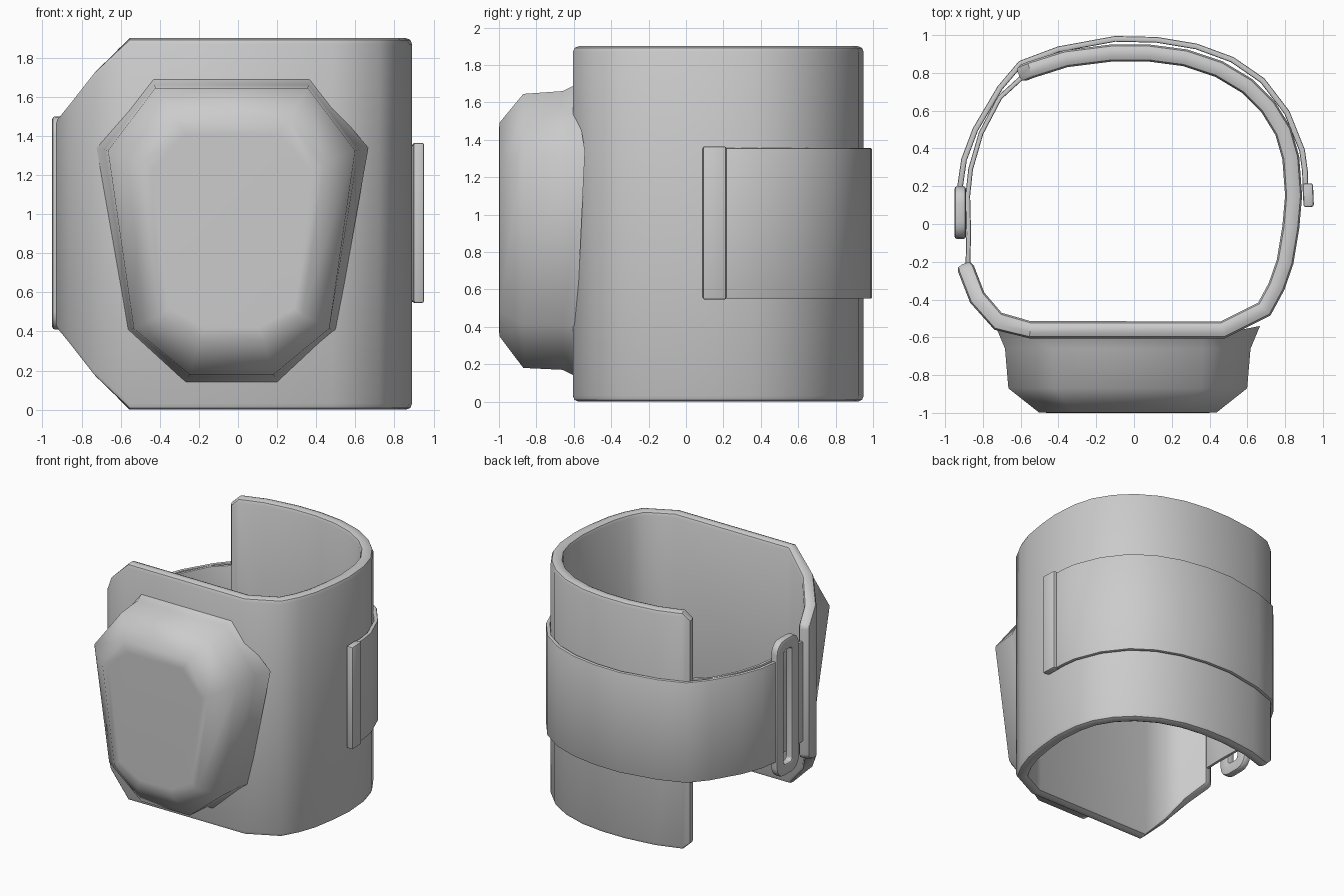
import bpy
import bmesh
import math

cube = bpy.data.objects.get("Cube")
if cube:
    bpy.data.objects.remove(cube, do_unlink=True)

grey = bpy.data.materials.new("plain_grey")
grey.use_nodes = True
colour = (0.6, 0.6, 0.6, 1)
grey.diffuse_color = colour
grey.node_tree.nodes["Principled BSDF"].inputs["Base Color"].default_value = colour


def finish(name, bm, thickness=0, bevel=0, smooth=40, segments=2):
    """Turn a bmesh into an object, thicken it, round its rims and shade it."""
    mesh = bpy.data.meshes.new(name)
    bm.to_mesh(mesh)
    bm.free()
    mesh.materials.append(grey)
    ob = bpy.data.objects.new(name, mesh)
    bpy.context.collection.objects.link(ob)
    bpy.ops.object.select_all(action="DESELECT")
    ob.select_set(True)
    bpy.context.view_layer.objects.active = ob
    if thickness:
        mod = ob.modifiers.new("thickness", "SOLIDIFY")
        mod.thickness = thickness
        mod.offset = 0
        mod.use_even_offset = True
        bpy.ops.object.modifier_apply(modifier=mod.name)
    if bevel:
        mod = ob.modifiers.new("rounded_rim", "BEVEL")
        mod.width = bevel
        mod.segments = segments
        mod.limit_method = "ANGLE"
        mod.angle_limit = math.radians(60)
        bpy.ops.object.modifier_apply(modifier=mod.name)
    bpy.ops.object.shade_smooth_by_angle(angle=math.radians(smooth))
    return ob


def band(name, path, heights, thickness, bevel):
    """Upright band along a plan path; heights gives low and high per point."""
    bm = bmesh.new()
    cols = [(bm.verts.new((x, y, lo)), bm.verts.new((x, y, hi)))
            for (x, y), (lo, hi) in zip(path, heights)]
    for (a, b), (c, d) in zip(cols, cols[1:]):
        bm.faces.new((a, c, d, b))
    return finish(name, bm, thickness, bevel)


def rounded_rect(y0, y1, z0, z1, r, steps=4):
    """Corner-rounded loop in the side plane."""
    pts = []
    corners = ((y1 - r, z1 - r), (y0 + r, z1 - r), (y0 + r, z0 + r), (y1 - r, z0 + r))
    for i, (cy, cz) in enumerate(corners):
        for s in range(steps + 1):
            a = math.pi / 2 * (i + s / steps)
            pts.append((cy + r * math.cos(a), cz + r * math.sin(a)))
    return pts


# Wrap-around shell: tapered wing at one end, full height elsewhere
TOP = 1.9
wing = [(-0.9, -0.21), (-0.83, -0.39), (-0.72, -0.515), (-0.55, -0.56)]
wrap = [(0.47, -0.56), (0.69, -0.45), (0.755, -0.33), (0.8, -0.2), (0.83, -0.02),
        (0.845, 0.15), (0.83, 0.35), (0.79, 0.49), (0.71, 0.62), (0.6, 0.73),
        (0.45, 0.82), (0.27, 0.88), (0.08, 0.905), (-0.12, 0.905), (-0.36, 0.875),
        (-0.55, 0.815), (-0.61, 0.79)]
wing_cut = [0.42, 0.33, 0.17, 0]
heights = [(c, TOP - c) for c in wing_cut] + [(0, TOP)] * (len(wrap) - 1) + [(0.06, TOP - 0.06)]
band("shell", wing + wrap, heights, 0.09, 0.03)

# Outer strap, ending at the buckle
LOW, HIGH = 0.55, 1.355
outer = [(0.91, 0.12), (0.905, 0.28), (0.89, 0.39), (0.81, 0.59), (0.68, 0.76),
         (0.52, 0.87), (0.33, 0.94), (0.12, 0.975), (-0.1, 0.98), (-0.4, 0.925),
         (-0.6, 0.85), (-0.71, 0.72), (-0.84, 0.5), (-0.9, 0.34), (-0.925, 0.17)]
band("outer_strap", outer, [(LOW, HIGH)] * len(outer), 0.03, 0.008)

# Inner strap, from the back of the shell to the wing
inner = [(-0.5, 0.84), (-0.6, 0.77), (-0.71, 0.67), (-0.81, 0.48), (-0.865, 0.29),
         (-0.88, 0.15), (-0.875, -0.05), (-0.88, -0.24)]
band("inner_strap", inner, [(LOW, HIGH)] * len(inner), 0.025, 0.008)

# Folded strap end
fold = [(0.925, 0.09), (0.92, 0.215)]
band("strap_end", fold, [(LOW - 0.005, HIGH + 0.01)] * 2, 0.055, 0.012)

# Slotted buckle
bm = bmesh.new()
loops = [[bm.verts.new((-0.92, y, z)) for y, z in loop]
         for loop in (rounded_rect(-0.08, 0.2, 0.41, 1.5, 0.09),
                      rounded_rect(0.01, 0.11, 0.5, 1.41, 0.025))]
count = len(loops[0])
for i in range(count):
    j = (i + 1) % count
    bm.faces.new((loops[0][i], loops[0][j], loops[1][j], loops[1][i]))
bmesh.ops.recalc_face_normals(bm, faces=bm.faces)
finish("buckle", bm, 0.06, 0.014)

# Front pad: stacked eight-sided rings, widest at the flange
CX = -0.033


def pad_ring(bm, top, shoulder, hip, bottom, depths):
    """Each level is (half width, height); depths runs top to bottom."""
    levels = (top, shoulder, hip, bottom)
    right = [(CX + w, y, z) for (w, z), y in zip(levels, depths)]
    left = [(CX - w, y, z) for (w, z), y in zip(levels, depths)]
    return [bm.verts.new(p) for p in right + left[::-1]]


bm = bmesh.new()
rings = [
    pad_ring(bm, (0.4, 1.69), (0.7, 1.34), (0.535, 0.41), (0.235, 0.14),
             (-0.6, -0.54, -0.585, -0.6)),
    pad_ring(bm, (0.395, 1.66), (0.65, 1.33), (0.51, 0.41), (0.22, 0.17), [-0.66] * 4),
    pad_ring(bm, (0.39, 1.645), (0.632, 1.325), (0.5, 0.415), (0.215, 0.18), [-0.87] * 4),
    pad_ring(bm, (0.29, 1.49), (0.47, 1.255), (0.365, 0.48), (0.165, 0.35), [-0.998] * 4),
    pad_ring(bm, (0.24, 1.41), (0.41, 1.22), (0.32, 0.52), (0.14, 0.42), [-1.0] * 4),
]
for a, b in zip(rings, rings[1:]):
    for i in range(8):
        j = (i + 1) % 8
        bm.faces.new((a[i], a[j], b[j], b[i]))
bm.faces.new(rings[-1])
bm.faces.new(rings[0][::-1])
bmesh.ops.recalc_face_normals(bm, faces=bm.faces)
finish("front_pad", bm, smooth=50)
